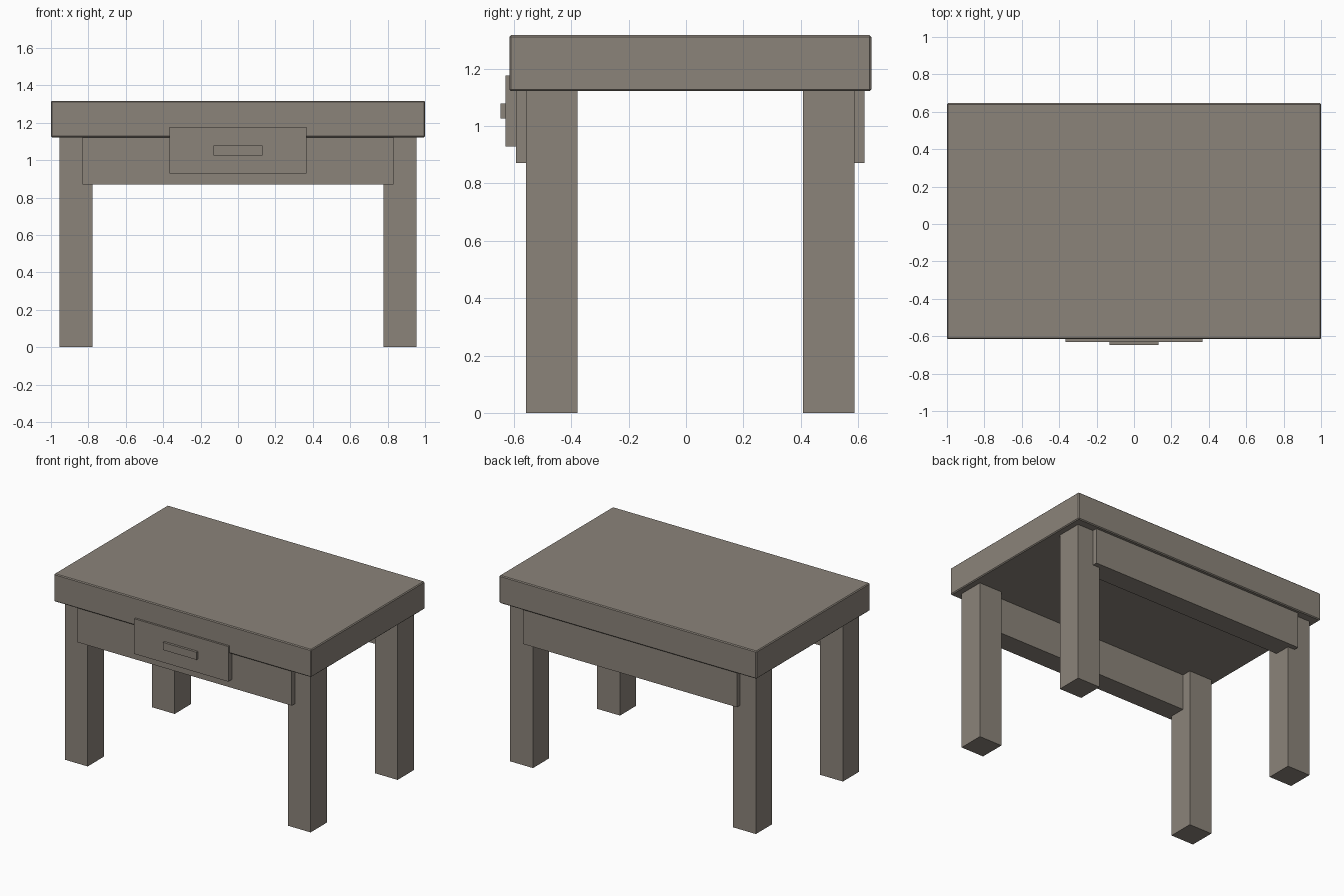
import bpy

if "Cube" in bpy.data.objects:
    bpy.data.objects.remove(bpy.data.objects["Cube"])

YC = 0.015      # the table body sits slightly behind centre; drawer sticks out in front

wood = bpy.data.materials.new("grey brown wood")
wood.diffuse_color = (0.26, 0.23, 0.195, 1)
wood.use_nodes = True
wood.node_tree.nodes["Principled BSDF"].inputs["Base Color"].default_value = wood.diffuse_color


def box(name, x, y, z, bevel=0):
    """Box from (min, max) ranges along each axis."""
    bpy.ops.mesh.primitive_cube_add(size=1)
    ob = bpy.context.object
    ob.name = name
    for v in ob.data.vertices:
        v.co = [r[0] if c < 0 else r[1] for c, r in zip(v.co, (x, y, z))]
    ob.data.materials.append(wood)
    if bevel:
        mod = ob.modifiers.new("edge", 'BEVEL')
        mod.width = bevel
        mod.segments = 1
    return ob


# Thick top with slightly softened edges
box("table_top", (-1, 1), (YC - 0.631, YC + 0.631), (1.122, 1.317), bevel=0.006)

# Four legs and the front and back aprons
for sy, end in ((-1, "front"), (1, "back")):
    for sx, side in ((-1, "left"), (1, "right")):
        xs = sorted((sx * 0.778, sx * 0.955))
        ys = sorted((YC + sy * 0.393, YC + sy * 0.573))
        box(f"{end}_{side}_leg", xs, ys, (0, 1.122))
    ys = sorted((YC + sy * 0.46, YC + sy * 0.607))
    box(f"{end}_apron", (-0.832, 0.832), ys, (0.871, 1.122))

# Drawer front and its handle
box("drawer_front", (-0.366, 0.366), (-0.63, -0.58), (0.929, 1.176))
box("drawer_handle", (-0.131, 0.131), (-0.647, -0.62), (1.026, 1.079))
